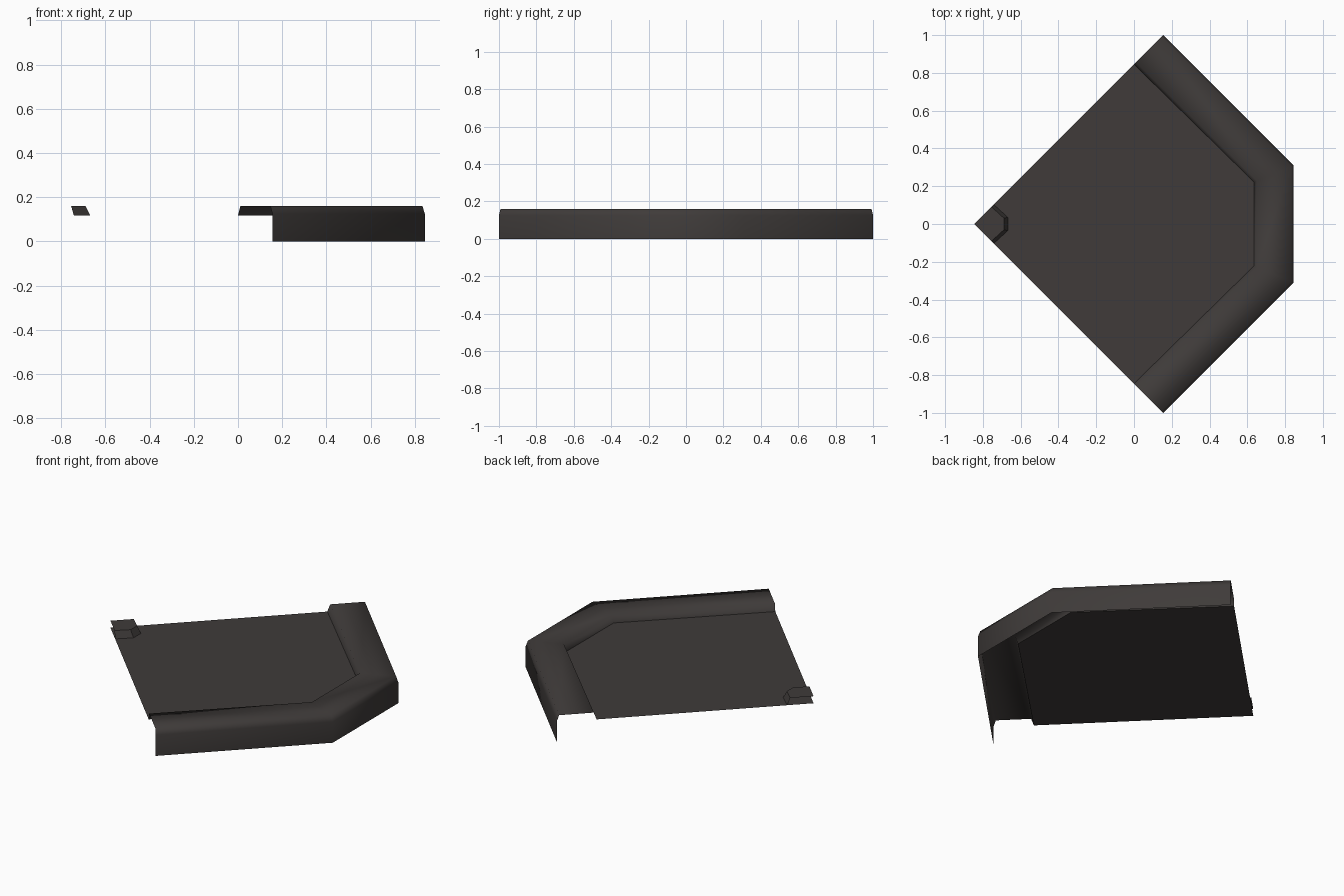
import bpy

if "Cube" in bpy.data.objects:
    bpy.data.objects.remove(bpy.data.objects["Cube"])

# One dark asphalt-like colour for the whole tile
mat = bpy.data.materials.new("dark_asphalt")
mat.diffuse_color = (0.05, 0.044, 0.042, 1)
mat.use_nodes = True
mat.node_tree.nodes["Principled BSDF"].inputs["Base Color"].default_value = mat.diffuse_color

ROAD_Z, TOP_Z = 0.118, 0.16


def make(name, verts, faces, smooth=False):
    mesh = bpy.data.meshes.new(name)
    mesh.from_pydata(verts, [], faces)
    mesh.materials.append(mat)
    obj = bpy.data.objects.new(name, mesh)
    bpy.context.collection.objects.link(obj)
    for p in mesh.polygons:
        p.use_smooth = smooth
    return obj


def sweep(name, outer, inner, profile, smooth=True):
    """Sheet between two matching paths; profile = (fraction inward, height)."""
    verts = [(a[0] + (b[0] - a[0]) * t, a[1] + (b[1] - a[1]) * t, z)
             for a, b in zip(outer, inner) for t, z in profile]
    n = len(profile)
    faces = [(i * n + j, i * n + j + 1, (i + 1) * n + j + 1, (i + 1) * n + j)
             for i in range(len(outer) - 1) for j in range(n - 1)]
    return make(name, verts, faces, smooth)


# Road surface: flat sheet inside the kerb
outer = [(0.155, 1.0), (0.845, 0.31), (0.845, -0.31), (0.155, -1.0)]
inner = [(0.0, 0.845), (0.635, 0.222), (0.635, -0.222), (0.0, -0.845)]
road = [(-0.845, 0.0)] + inner[::-1]
make("road_surface", [(x, y, ROAD_Z) for x, y in road], [tuple(range(5))])

# Raised sidewalk with outer wall, sloped edge and inner kerb
sweep("sidewalk", outer, inner,
      [(0, 0), (0, 0.125), (0.055, TOP_Z), (0.93, TOP_Z), (1, ROAD_Z)])

# Small kerb at the opposite corner, with a slightly clipped nose
tip = [(-0.845, 0.0)] * 4
nose = [(-0.742, -0.103), (-0.665, -0.026), (-0.665, 0.026), (-0.742, 0.103)]
nose[1:3] = [(-0.668, -0.035), (-0.668, 0.035)]
verts = [(-0.845, 0, TOP_Z)]
verts += [(-0.845 + (x + 0.845) * 0.88, y * 0.88, TOP_Z) for x, y in nose]
verts += [(x, y, ROAD_Z) for x, y in nose]
make("corner_kerb", verts,
     [(0, 1, 2, 3, 4)] + [(i, i + 4, i + 5, i + 1) for i in (1, 2, 3)])
